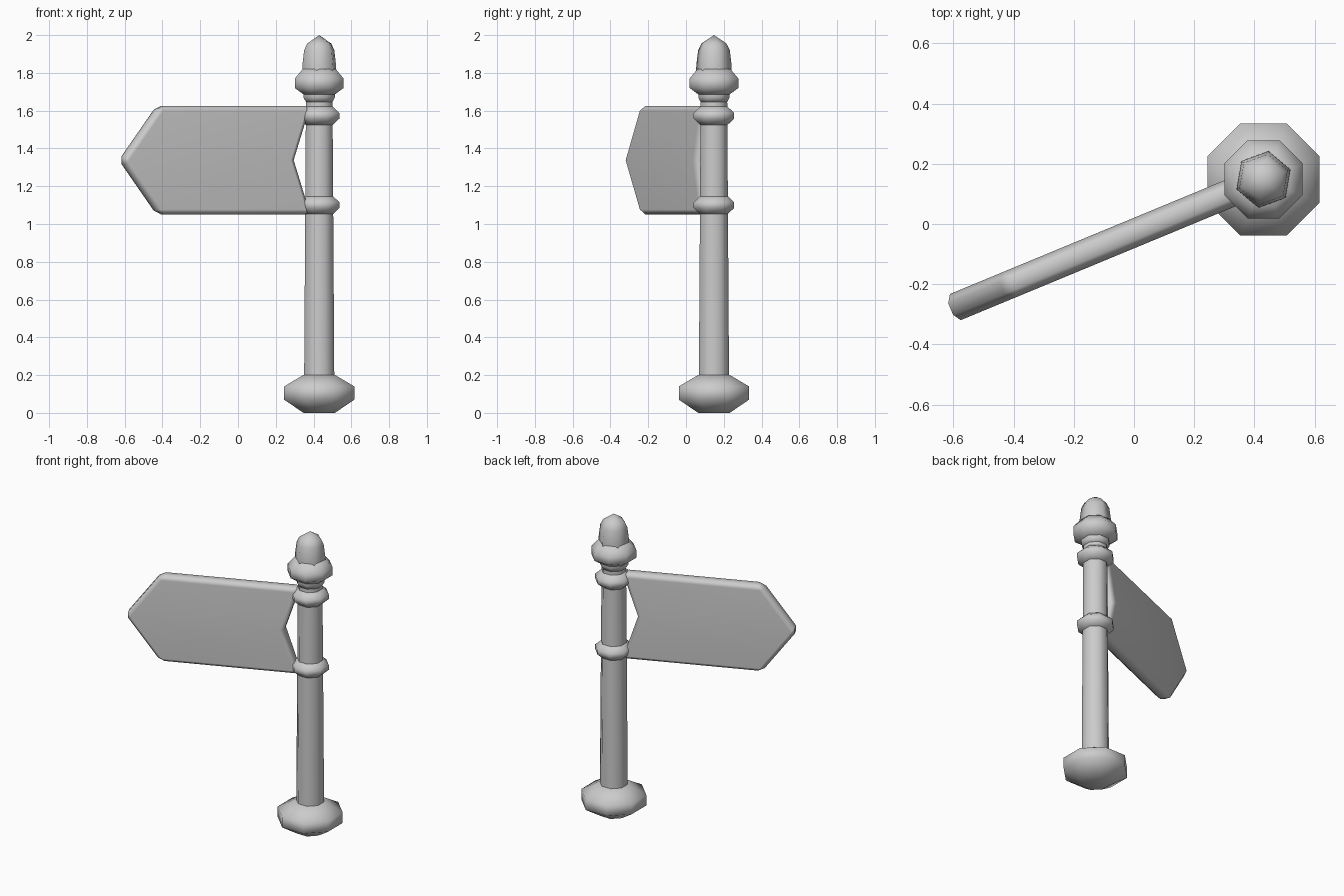
import bpy, bmesh
from math import radians, sin, cos, pi

if "Cube" in bpy.data.objects:
    bpy.data.objects.remove(bpy.data.objects["Cube"])

PX, PY = 0.43, 0.148          # post axis
FLAT = 1 / cos(pi / 8)        # octagon: flat-to-flat radius -> corner radius


def finish(name, bm, angle):
    bmesh.ops.recalc_face_normals(bm, faces=bm.faces)
    me = bpy.data.meshes.new(name)
    bm.to_mesh(me)
    bm.free()
    ob = bpy.data.objects.new(name, me)
    bpy.context.collection.objects.link(ob)
    ob.location = (PX, PY, 0)
    bpy.ops.object.select_all(action='DESELECT')
    ob.select_set(True)
    bpy.context.view_layer.objects.active = ob
    bpy.ops.object.shade_smooth_by_angle(angle=radians(angle))
    return ob


def lathe(name, profile, sides=8, start=22.5, scale=FLAT):
    """Turn an (r, z) profile, listed bottom to top, into a faceted solid."""
    bm = bmesh.new()
    rings = []
    for r, z in profile:
        if r == 0:
            rings.append([bm.verts.new((0, 0, z))])
            continue
        angs = [radians(start) + 2 * pi * i / sides for i in range(sides)]
        rings.append([bm.verts.new((r * scale * cos(a), r * scale * sin(a), z)) for a in angs])
    for lo, hi in zip(rings, rings[1:]):
        for i in range(sides):
            j = (i + 1) % sides
            if len(hi) == 1:
                bm.faces.new((lo[i], lo[j], hi[0]))
            else:
                bm.faces.new((lo[i], lo[j], hi[j], hi[i]))
    for ring in (rings[0], rings[-1]):
        if len(ring) > 1:
            bm.faces.new(ring)
    return finish(name, bm, 65)


# Foot and shaft
lathe("base", [(0.083, 0), (0.186, 0.07), (0.186, 0.14), (0.085, 0.2)])
lathe("post", [(0.08, 0.15), (0.07, 1.7)])

# Clamping rings holding the board
for name, z in (("lower_ring", 1.1), ("upper_ring", 1.573)):
    lathe(name, [(0.07, z - 0.05), (0.107, z - 0.015), (0.107, z + 0.015), (0.07, z + 0.05)])

# Finial: neck collar, bulb and six-sided pointed cap
lathe("neck_collar", [(0.07, 1.645), (0.083, 1.67), (0.083, 1.69)])
lathe("finial_bulb", [(0.075, 1.68), (0.129, 1.72), (0.129, 1.77), (0.088, 1.82)])
lathe("finial_cap", [(0.096, 1.79), (0.095, 1.84), (0.085, 1.92), (0.068, 1.955), (0, 2.0)],
      sides=6, start=20, scale=1)

# Arrow board: outline in (distance from post, z), extruded and chamfered
MID, H, T = 1.338, 0.287, 0.047
outline = [(0.06, MID - H), (0.925, MID - H), (1.14, MID),
           (0.925, MID + H), (0.06, MID + H), (0.155, MID)]
bm = bmesh.new()
face = bm.faces.new([bm.verts.new((-u, -T, z)) for u, z in outline])
ext = bmesh.ops.extrude_face_region(bm, geom=[face])
bmesh.ops.translate(bm, vec=(0, 2 * T, 0),
                    verts=[v for v in ext["geom"] if isinstance(v, bmesh.types.BMVert)])
board = finish("arrow_board", bm, 65)
board.rotation_euler.z = radians(22.5)
bev = board.modifiers.new("chamfer", 'BEVEL')
bev.width = 0.026
bev.segments = 1
bev.limit_method = 'ANGLE'
bev.angle_limit = radians(40)
wn = board.modifiers.new("flat_sides", 'WEIGHTED_NORMAL')
wn.keep_sharp = False
